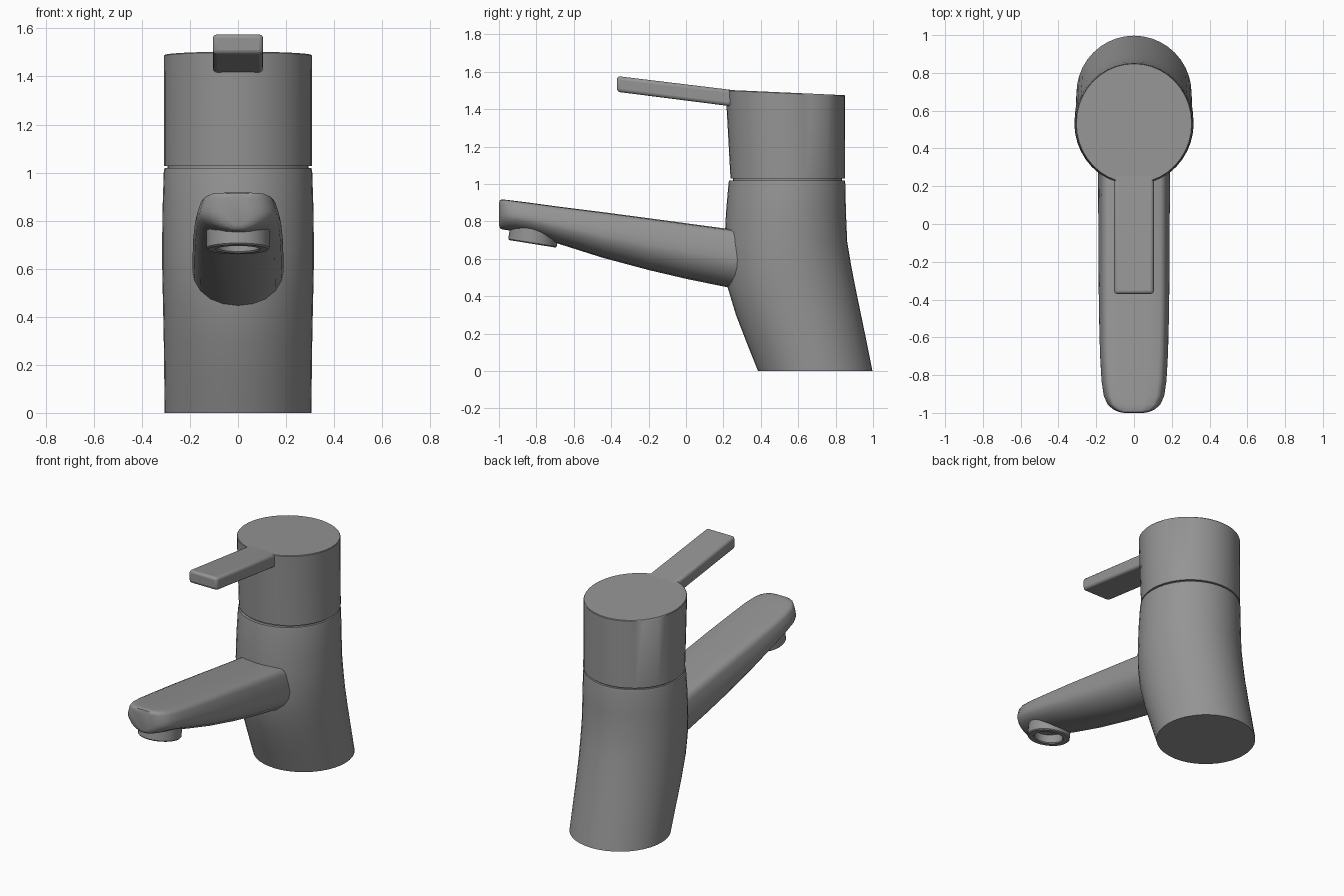
import bpy, bmesh, math
from mathutils import Matrix, Vector

if "Cube" in bpy.data.objects:
    bpy.data.objects.remove(bpy.data.objects["Cube"])

N = 40
grey = bpy.data.materials.new("dark_grey")
grey.diffuse_color = (0.3, 0.3, 0.3, 1)
grey.use_nodes = True
grey.node_tree.nodes["Principled BSDF"].inputs["Base Color"].default_value = grey.diffuse_color


def finish(bm, name, angle=35, bevel=0.0):
    bmesh.ops.recalc_face_normals(bm, faces=bm.faces)
    me = bpy.data.meshes.new(name)
    bm.to_mesh(me)
    bm.free()
    me.materials.append(grey)
    ob = bpy.data.objects.new(name, me)
    bpy.context.collection.objects.link(ob)
    bpy.ops.object.select_all(action='DESELECT')
    ob.select_set(True)
    bpy.context.view_layer.objects.active = ob
    if bevel:
        mod = ob.modifiers.new("Bevel", 'BEVEL')
        mod.width, mod.segments, mod.limit_method = bevel, 3, 'ANGLE'
        mod.angle_limit = math.radians(40)
    bpy.ops.object.shade_smooth_by_angle(angle=math.radians(angle))
    return ob


def loft(name, rings, closed=False, bevel=0.0, matrix=None, angle=35):
    """Skin point rings; cap the ends, or join last ring to first if closed."""
    bm = bmesh.new()
    vs = [[bm.verts.new(p) for p in r] for r in rings]
    pairs = list(zip(vs, vs[1:])) + ([(vs[-1], vs[0])] if closed else [])
    for a, b in pairs:
        for i in range(len(a)):
            j = (i + 1) % len(a)
            bm.faces.new((a[i], a[j], b[j], b[i]))
    if not closed:
        bm.faces.new(vs[0])
        bm.faces.new(vs[-1])
    if matrix:
        bm.transform(matrix)
    return finish(bm, name, angle, bevel)


def ellipse(z, front, back, rx, tilt=0.0):
    cy, ry = (front + back) / 2, (back - front) / 2
    pts = []
    for i in range(N):
        a = 2 * math.pi * i / N
        s = math.sin(a)
        pts.append((rx * math.cos(a), cy + ry * s, z + tilt * ry * s))
    return pts


# leaning body
loft("body", [ellipse(*r) for r in [
    (0.0, 0.385, 0.997, 0.305), (0.15, 0.325, 0.967, 0.307),
    (0.3, 0.267, 0.936, 0.309), (0.45, 0.222, 0.905, 0.312),
    (0.57, 0.207, 0.882, 0.315), (0.69, 0.206, 0.862, 0.316),
    (0.85, 0.214, 0.855, 0.314), (1.0, 0.227, 0.852, 0.309),
    (1.018, 0.23, 0.849, 0.306)]])

# recessed neck in the gap
loft("neck", [ellipse(z, 0.25, 0.835, 0.293) for z in (0.99, 1.06)])

# cap with sloping top
loft("cap", [ellipse(1.028, 0.238, 0.849, 0.307),
             ellipse(1.485, 0.212, 0.851, 0.308, -0.045),
             ellipse(1.489, 0.216, 0.848, 0.305, -0.045)])

# flat lever
loft("lever", [[(-0.105, y, b), (0.105, y, b), (0.105, y, t), (-0.105, y, t)]
               for y, b, t in [(-0.37, 1.493, 1.577), (0.30, 1.408, 1.496)]], bevel=0.018)

# spout: flat-topped section with a rounded belly
half = [(0, 1), (0.4, 1), (0.74, 0.985), (0.84, 0.95), (0.9, 0.87), (0.97, 0.65),
        (1, 0.5), (0.96, 0.37), (0.82, 0.22), (0.6, 0.1), (0.32, 0.025), (0, 0)]
section = half + [(-x, z) for x, z in half[-2:0:-1]]
stations = [(0.36, 0.19, 0.415, 0.742), (0.21, 0.19, 0.45, 0.762),
            (0.0, 0.189, 0.493, 0.79), (-0.2, 0.188, 0.54, 0.817),
            (-0.45, 0.186, 0.607, 0.85), (-0.69, 0.18, 0.683, 0.88),
            (-0.83, 0.172, 0.73, 0.899), (-0.91, 0.16, 0.748, 0.909),
            (-0.955, 0.14, 0.753, 0.915), (-0.982, 0.11, 0.757, 0.917),
            (-0.995, 0.08, 0.764, 0.914), (-1.0, 0.05, 0.78, 0.9)]
loft("spout", [[(w * x, y, b + (t - b) * z) for x, z in section]
               for y, w, b, t in stations], angle=50)

# hollow outlet nozzle under the spout tip
profile = [(0.131, 0.11), (0.131, 0.006), (0.125, 0.0), (0.093, 0.0), (0.088, 0.006), (0.088, 0.11)]
rings = [[(r * math.cos(2 * math.pi * i / N), r * math.sin(2 * math.pi * i / N), z)
          for i in range(N)] for r, z in profile]
tilt = Matrix.Translation((0, -0.822, 0.68)) @ Matrix.Rotation(-0.16, 4, 'X')
loft("outlet_nozzle", rings, closed=True, matrix=tilt)
